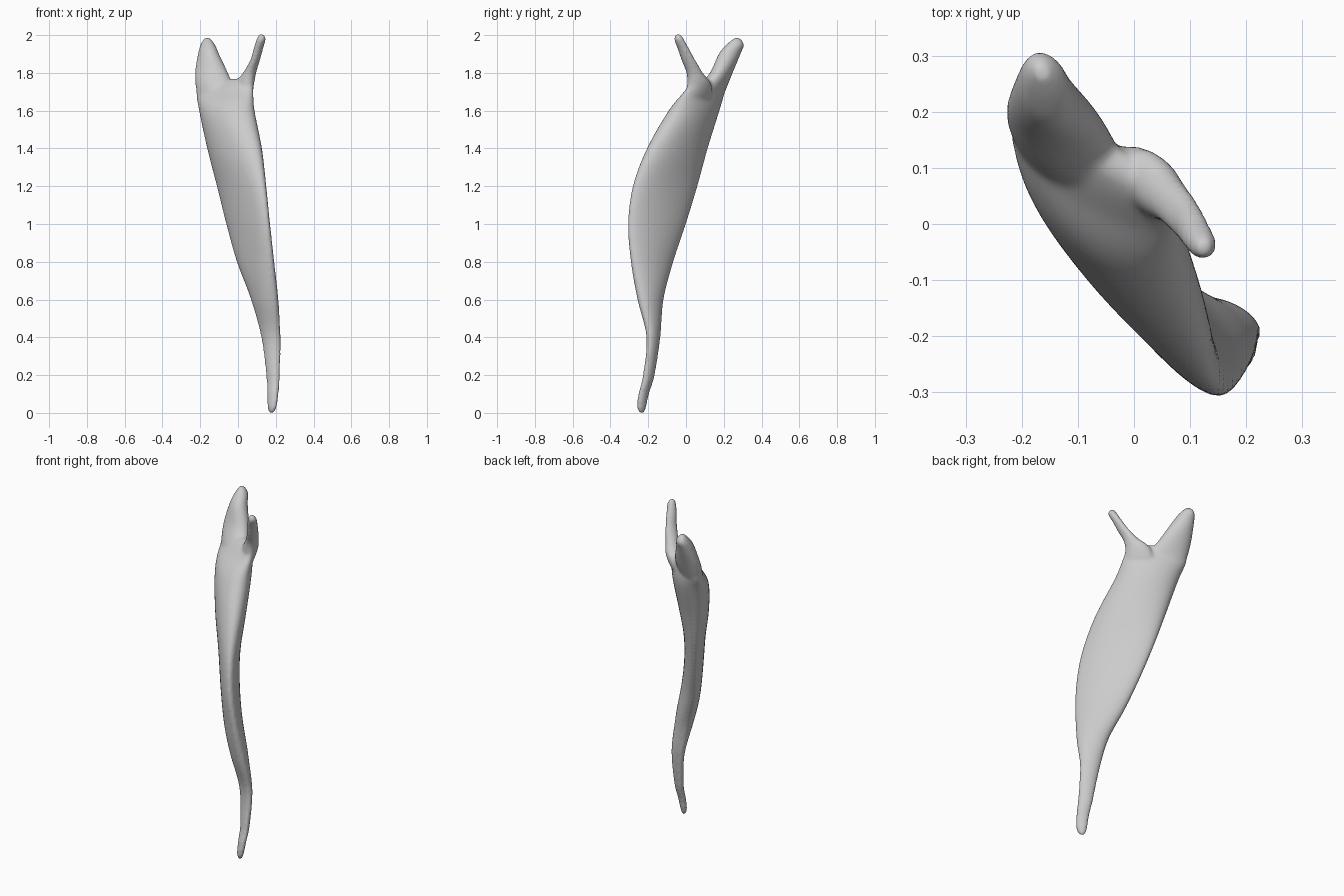
import bpy
import bmesh
from math import acos, cos, sin, pi, tau

SIDES = 40
STEPS = 6

if "Cube" in bpy.data.objects:
    bpy.data.objects.remove(bpy.data.objects["Cube"])

# Section: height, x min, x max, y min, y max, skew of the oval (0 round, -1 flat)
BLADE = [
    (0.00, .166, .190, -.247, -.223, -.4),
    (0.03, .156, .204, -.259, -.211, -.45),
    (0.10, .154, .215, -.252, -.196, -.5),
    (0.20, .149, .222, -.228, -.166, -.5),
    (0.40, .123, .225, -.209, -.136, -.5),
    (0.60, .069, .214, -.257, -.119, -.55),
    (0.80, -.006, .192, -.292, -.067, -.75),
    (1.00, -.062, .170, -.307, .000, -.83),
    (1.20, -.112, .150, -.282, .061, -.82),
    (1.40, -.163, .127, -.207, .115, -.69),
    (1.60, -.206, .088, -.092, .177, -.56),
    (1.70, -.220, .081, -.011, .205, -.78),
    (1.75, -.195, .076, .025, .207, -.9),
    (1.768, -.160, .020, .070, .190, -.95),
]
BROAD_PRONG = [
    (1.50, -.140, -.060, -.010, .070, -.6),
    (1.60, -.195, -.040, .005, .165, -.55),
    (1.70, -.220, -.015, .050, .207, -.55),
    (1.80, -.227, -.053, .126, .247, -.32),
    (1.90, -.212, -.100, .173, .289, -.25),
    (1.95, -.198, -.122, .214, .307, -.2),
    (1.985, -.178, -.150, .255, .286, -.2),
]
SLIM_PRONG = [
    (1.58, -.040, .020, .010, .070, -.7),
    (1.66, -.040, .070, .000, .130, -.75),
    (1.74, -.020, .085, .006, .135, -.4),
    (1.80, .026, .096, .002, .090, -.05),
    (1.87, .066, .117, -.026, .049, .2),
    (1.93, .083, .134, -.046, .016, .2),
    (1.98, .099, .147, -.064, -.012, 0),
    (2.006, .111, .134, -.053, -.028, 0),
]


def spline(a, b, c, d, t):
    """Smooth value between b and c."""
    return b + .5 * t * (c - a + t * (2 * a - 5 * b + 4 * c - d + t * (3 * (b - c) + d - a)))


def refine(rows):
    """Insert smooth in-between sections."""
    padded = [rows[0]] + rows + [rows[-1]]
    result = []
    for group in zip(padded, padded[1:], padded[2:], padded[3:]):
        for step in range(STEPS):
            result.append([spline(*values, step / STEPS) for values in zip(*group)])
    result.append(rows[-1])
    return result


def loft(bm, rows):
    """Skin a closed shell through skewed oval sections."""
    rings = []
    for z, x0, x1, y0, y1, skew in refine(rows):
        phase = acos(max(-.99, min(.99, skew)))
        ring = []
        for i in range(SIDES):
            angle = tau * i / SIDES
            x = (x0 + x1) / 2 + (x1 - x0) / 2 * cos(angle)
            y = (y0 + y1) / 2 + (y1 - y0) / 2 * cos(angle - phase)
            ring.append(bm.verts.new((x, y, z)))
        rings.append(ring)
    for low, high in zip(rings, rings[1:]):
        for i in range(SIDES):
            j = (i + 1) % SIDES
            bm.faces.new((low[i], low[j], high[j], high[i]))
    bm.faces.new(rings[0][::-1])
    bm.faces.new(rings[-1])


# Blade and its two prongs in one mesh
bm = bmesh.new()
for part in (BLADE, BROAD_PRONG, SLIM_PRONG):
    loft(bm, part)
bmesh.ops.recalc_face_normals(bm, faces=bm.faces)
mesh = bpy.data.meshes.new("forked_blade")
bm.to_mesh(mesh)
bm.free()
blade = bpy.data.objects.new("forked_blade", mesh)
bpy.context.collection.objects.link(blade)

# Plain grey surface
grey = bpy.data.materials.new("light_grey")
grey.use_nodes = True
colour = (.6, .6, .6, 1)
grey.diffuse_color = colour
grey.node_tree.nodes["Principled BSDF"].inputs["Base Color"].default_value = colour
mesh.materials.append(grey)

# Fuse the shells and soften the joins
fuse = blade.modifiers.new("fuse", "REMESH")
fuse.mode = "VOXEL"
fuse.voxel_size = .008
fuse.use_smooth_shade = True
soften = blade.modifiers.new("soften", "SMOOTH")
soften.factor = .5
soften.iterations = 10
